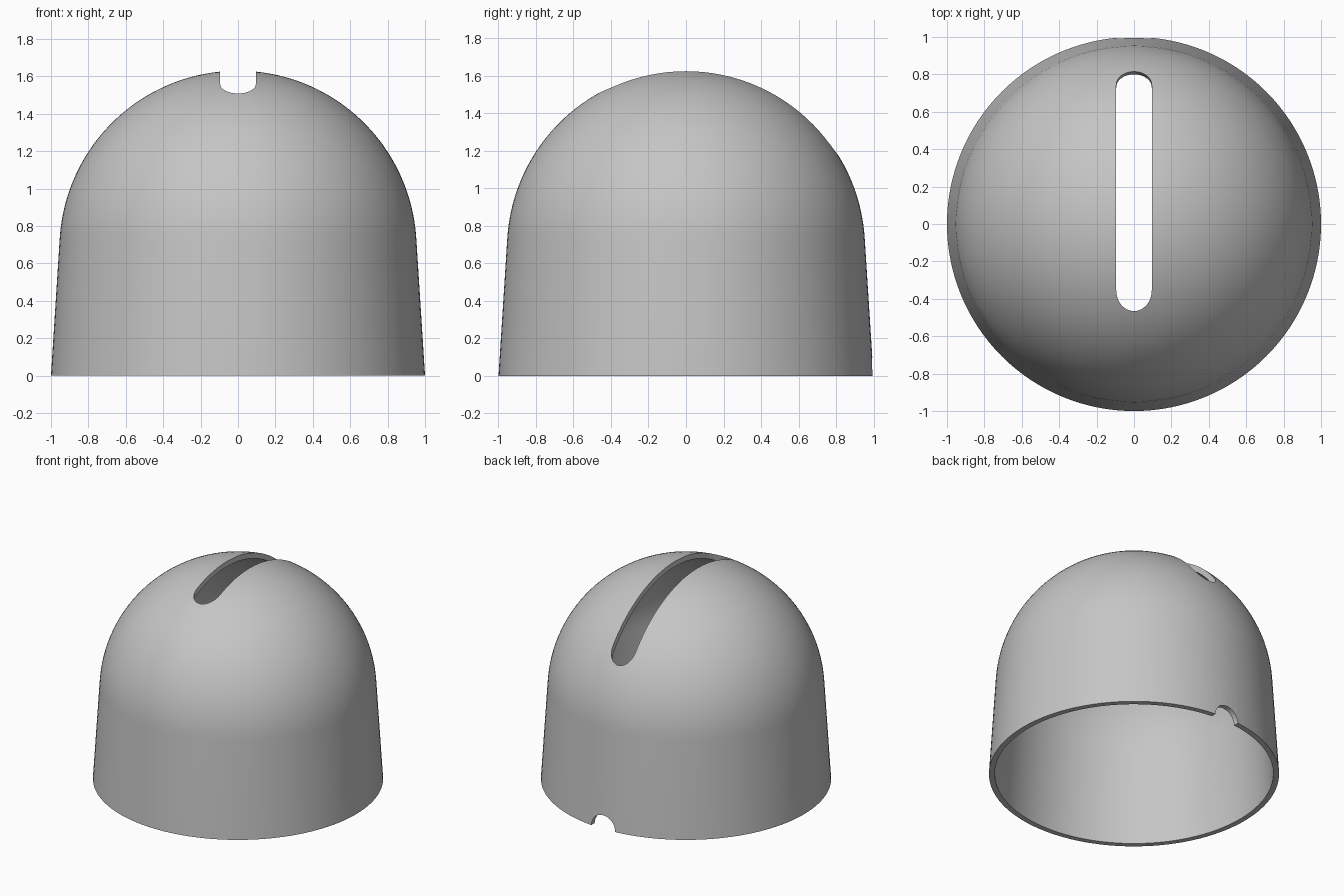
import bpy, bmesh
from math import sin, cos, pi, radians
from mathutils import Matrix

if "Cube" in bpy.data.objects:
    bpy.data.objects.remove(bpy.data.objects["Cube"], do_unlink=True)

BALL_R, BALL_Z, WALL = 0.955, 0.675, 0.04   # dome radius, dome centre height, thickness
TAPER = radians(3.4)                        # lean of the skirt
SLOT_R, SLOT_HALF, SLOT_TILT = 0.095, 0.567, radians(14.7)
SEGMENTS, RINGS = 128, 32

grey = bpy.data.materials.new("light_grey")
grey.use_nodes = True
color = (0.56, 0.56, 0.56, 1)
grey.diffuse_color = color
grey.node_tree.nodes["Principled BSDF"].inputs["Base Color"].default_value = color


def make_object(name, bm):
    bmesh.ops.recalc_face_normals(bm, faces=bm.faces)
    mesh = bpy.data.meshes.new(name)
    bm.to_mesh(mesh)
    bm.free()
    mesh.materials.append(grey)
    ob = bpy.data.objects.new(name, mesh)
    bpy.context.collection.objects.link(ob)
    return ob


def dome_arc(radius):
    """Profile from the skirt's tangent point up to the pole."""
    angles = [TAPER + (pi / 2 - TAPER) * i / RINGS for i in range(RINGS + 1)]
    pts = [(radius * cos(a), BALL_Z + radius * sin(a)) for a in angles]
    pts[-1] = (0, BALL_Z + radius)
    return pts


def prism(name, outline, depth, matrix):
    """Extrude a flat outline along its local z, then place it."""
    bm = bmesh.new()
    face = bm.faces.new([bm.verts.new((x, y, 0)) for x, y in outline])
    ext = bmesh.ops.extrude_face_region(bm, geom=[face])
    top = [v for v in ext["geom"] if isinstance(v, bmesh.types.BMVert)]
    bmesh.ops.translate(bm, verts=top, vec=(0, 0, depth))
    bmesh.ops.transform(bm, matrix=matrix, verts=bm.verts)
    ob = make_object(name, bm)
    ob.hide_render = True
    return ob


# Hollow dome shell: spin a closed wall profile around z
outer = [(1.0, 0)] + dome_arc(BALL_R)
inner = [(1.0 - WALL, 0)] + dome_arc(BALL_R - WALL)
profile = outer + inner[::-1]
bm = bmesh.new()
verts = [bm.verts.new((x, 0, z)) for x, z in profile]
edges = [bm.edges.new((a, b)) for a, b in zip(verts, verts[1:] + verts[:1])
         if a.co.x > 0 or b.co.x > 0]
bmesh.ops.spin(bm, geom=verts + edges, cent=(0, 0, 0), axis=(0, 0, 1),
               angle=2 * pi, steps=SEGMENTS, use_duplicate=False)
bmesh.ops.remove_doubles(bm, verts=bm.verts, dist=1e-4)
shell = make_object("dome_shell", bm)

# Long round-ended slot, leaning towards the back
N = 24
half = [(SLOT_R * cos(pi * i / N), SLOT_HALF + SLOT_R * sin(pi * i / N)) for i in range(N + 1)]
slot = prism("slot_cutter", half + [(-x, -y) for x, y in half], 1.5,
             Matrix.Translation((0, 0, BALL_Z)) @ Matrix.Rotation(-SLOT_TILT, 4, 'X'))

# Half-round notch in the back of the rim
ring = [(0.1 * cos(2 * pi * i / 40), 0.1 * sin(2 * pi * i / 40)) for i in range(40)]
notch = prism("notch_cutter", ring, 0.7,
              Matrix.Translation((0, 0.6, 0)) @ Matrix.Rotation(-pi / 2, 4, 'X'))

# Cut both openings
bpy.ops.object.select_all(action='DESELECT')
shell.select_set(True)
bpy.context.view_layer.objects.active = shell
for cutter in (slot, notch):
    mod = shell.modifiers.new(cutter.name, 'BOOLEAN')
    mod.operation, mod.solver, mod.object = 'DIFFERENCE', 'EXACT', cutter
    bpy.ops.object.modifier_apply(modifier=mod.name)
    bpy.data.objects.remove(cutter, do_unlink=True)
bpy.ops.object.shade_smooth_by_angle(angle=radians(30))
